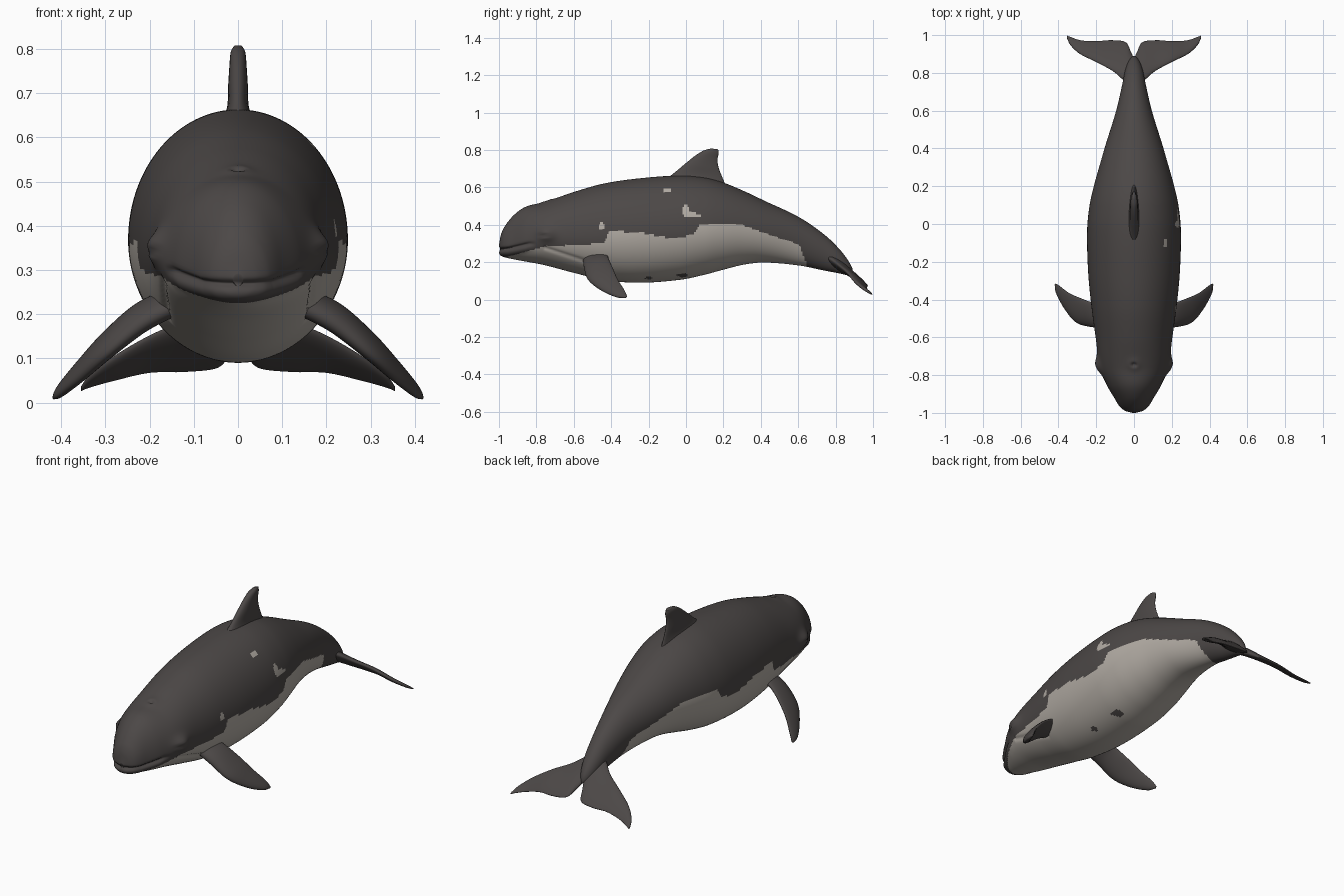
import bpy, bmesh, math
from mathutils import Vector


def material(name, col):
    m = bpy.data.materials.new(name)
    m.diffuse_color = (*col, 1)
    return m


DARK = material("dark grey skin", (0.072, 0.064, 0.062))
LIGHT = material("pale belly", (0.44, 0.405, 0.365))


def interp(rows, y):
    """Smooth Hermite interpolation of rows keyed by their first value."""
    n = len(rows)
    i = 0
    while i < n - 2 and y > rows[i + 1][0]:
        i += 1
    a, b = rows[i], rows[i + 1]
    p, q = rows[max(i - 1, 0)], rows[min(i + 2, n - 1)]
    h = b[0] - a[0]
    t = min(max((y - a[0]) / h, 0), 1)
    out = []
    for k in range(1, len(a)):
        m0 = (b[k] - p[k]) / (b[0] - p[0]) * h
        m1 = (q[k] - a[k]) / (q[0] - a[0]) * h
        out.append((2*t**3 - 3*t*t + 1) * a[k] + (t**3 - 2*t*t + t) * m0
                   + (3*t*t - 2*t**3) * b[k] + (t**3 - t*t) * m1)
    return out


def linear(pts, y):
    for (y0, z0), (y1, z1) in zip(pts, pts[1:]):
        if y <= y1:
            return z0 + (z1 - z0) * (y - y0) / (y1 - y0)
    return pts[-1][1]


def loft(bm, rings):
    loops = [[bm.verts.new(p) for p in r] for r in rings]
    n = len(loops[0])
    for a, b in zip(loops, loops[1:]):
        for j in range(n):
            bm.faces.new((a[j], a[(j + 1) % n], b[(j + 1) % n], b[j]))
    bm.faces.new(loops[0])
    bm.faces.new(loops[-1])
    bmesh.ops.recalc_face_normals(bm, faces=bm.faces)


def finish(bm, name, mats):
    for f in bm.faces:
        f.smooth = True
    me = bpy.data.meshes.new(name)
    bm.to_mesh(me)
    bm.free()
    for m in mats:
        me.materials.append(m)
    ob = bpy.data.objects.new(name, me)
    bpy.context.collection.objects.link(ob)
    return ob


# Body profile: y, top z, bottom z, half width, height of widest point
BODY = [
    (-1.00, 0.29, 0.262, 0.012, 0.275),
    (-0.99, 0.345, 0.242, 0.045, 0.28),
    (-0.97, 0.39, 0.228, 0.073, 0.285),
    (-0.92, 0.452, 0.215, 0.105, 0.295),
    (-0.855, 0.497, 0.203, 0.143, 0.31),
    (-0.76, 0.52, 0.185, 0.18, 0.33),
    (-0.60, 0.575, 0.143, 0.203, 0.34),
    (-0.44, 0.62, 0.105, 0.225, 0.35),
    (-0.25, 0.648, 0.09, 0.243, 0.36),
    (-0.03, 0.663, 0.106, 0.248, 0.37),
    (0.10, 0.652, 0.133, 0.235, 0.375),
    (0.20, 0.625, 0.16, 0.213, 0.38),
    (0.31, 0.58, 0.187, 0.182, 0.38),
    (0.42, 0.528, 0.198, 0.15, 0.365),
    (0.605, 0.44, 0.182, 0.093, 0.32),
    (0.74, 0.347, 0.155, 0.062, 0.255),
    (0.82, 0.27, 0.14, 0.045, 0.205),
    (0.87, 0.205, 0.13, 0.025, 0.165),
    (0.89, 0.165, 0.14, 0.006, 0.15),
]
RINGS, SEGS = 260, 128
bm = bmesh.new()
rings = []
for i in range(RINGS + 1):
    y = -1 + 1.89 * (i / RINGS) ** 1.5
    top, bot, w, mid = interp(BODY, y)
    ring = []
    for j in range(SEGS):
        a = 2 * math.pi * j / SEGS
        c, s = math.cos(a), math.sin(a)
        ring.append((w * c, y, mid + s * ((top - mid) if s > 0 else (mid - bot))))
    rings.append(ring)
loft(bm, rings)
bm.normal_update()


def bump(d, r):
    return math.exp(-(d / r) ** 2)


# Mouth groove, eye bulges, throat crease and blowhole pressed into the skin
MOUTH = [(-1, 0.268), (-0.95, 0.272), (-0.84, 0.298)]
moves = []
for v in bm.verts:
    x, y, z = v.co
    d = 0
    if y < -0.8:
        fade = min(1, (-0.8 - y) / 0.06)
        d -= 0.012 * fade * bump(z - linear(MOUTH, y), 0.009)
        d += 0.006 * fade * bump(z - linear(MOUTH, y) + 0.025, 0.016)
    if -0.9 < y < -0.6 and abs(x) > 0.08:
        d += 0.024 * bump(y + 0.745, 0.045) * bump(z - 0.35, 0.035)
        d -= 0.010 * bump(y + 0.755, 0.03) * bump(z - 0.342, 0.007)
    if -0.76 < y < -0.5 and z < 0.32:
        d -= 0.006 * bump(z - (0.275 - (y + 0.75) * 0.33), 0.009)
    if z > 0.45 and y < -0.6:
        r = math.hypot(x, y + 0.745)
        d += 0.008 * bump(r, 0.03) - 0.018 * bump(r, 0.011)
    moves.append((v, v.normal * d))
for v, m in moves:
    v.co += m

# Pale belly below a wavy line, with small marks on the right flank
LINE = [(-1, 0.215), (-0.95, 0.23), (-0.88, 0.25), (-0.75, 0.285), (-0.62, 0.29), (-0.44, 0.30),
        (-0.41, 0.365), (-0.25, 0.36), (-0.1, 0.33), (0.03, 0.342), (0.08, 0.405),
        (0.29, 0.403), (0.42, 0.355), (0.605, 0.295), (0.645, 0.19), (0.66, 0.0), (1, 0.0)]
PALE = [(-0.45, 0.39, 0.014, 0.02), (-0.1, 0.585, 0.026, 0.013),
        (0.0, 0.475, 0.018, 0.03), (0.035, 0.452, 0.045, 0.012)]
DARK_MARKS = [(-0.02, 0.13, 0.03, 0.01), (-0.2, 0.115, 0.02, 0.006)]


def inside(marks, c):
    return c.x > 0 and any(((c.y - y) / a) ** 2 + ((c.z - z) / b) ** 2 < 1 for y, z, a, b in marks)


for f in bm.faces:
    c = f.calc_center_median()
    pale = c.z < linear(LINE, c.y)
    if inside(PALE, c):
        pale = True
    if inside(DARK_MARKS, c):
        pale = False
    f.material_index = int(pale)
finish(bm, "body", [DARK, LIGHT])


def fin(name, stations, side=1):
    """Loft lens sections between leading and trailing points, with half thickness."""
    rows = [(float(i), *l, *t, h) for i, (l, t, h) in enumerate(stations)]
    steps = (len(rows) - 1) * 8
    secs = [interp(rows, i / 8) for i in range(steps + 1)]
    mids = [(Vector(s[:3]) + Vector(s[3:6])) / 2 for s in secs]
    rings = []
    for i, s in enumerate(secs):
        lead, trail, h = Vector(s[:3]), Vector(s[3:6]), s[6]
        span = mids[min(i + 1, steps)] - mids[max(i - 1, 0)]
        n = (trail - lead).cross(span).normalized()
        ring = []
        for j in range(32):
            a = 2 * math.pi * j / 32
            k = (1 - math.cos(a)) / 2
            p = lead.lerp(trail, k) + n * h * math.sin(a) * (1.15 - 0.5 * k)
            ring.append((p.x * side, p.y, p.z))
        rings.append(ring)
    b = bmesh.new()
    loft(b, rings)
    return finish(b, name, [DARK])


# Dorsal fin
fin("dorsal_fin", [
    ((0, -0.14, 0.62), (0, 0.23, 0.57), 0.055),
    ((0, -0.07, 0.672), (0, 0.198, 0.645), 0.028),
    ((0, 0.0, 0.73), (0, 0.176, 0.70), 0.024),
    ((0, 0.05, 0.77), (0, 0.168, 0.745), 0.021),
    ((0, 0.095, 0.797), (0, 0.175, 0.782), 0.018),
    ((0, 0.135, 0.808), (0, 0.172, 0.803), 0.010)])

# Flippers and tail flukes, mirrored left and right
FLIPPER = [
    ((0.14, -0.55, 0.215), (0.15, -0.42, 0.25), 0.03),
    ((0.22, -0.545, 0.17), (0.22, -0.415, 0.222), 0.029),
    ((0.30, -0.523, 0.105), (0.29, -0.39, 0.165), 0.024),
    ((0.36, -0.455, 0.05), (0.345, -0.365, 0.108), 0.018),
    ((0.405, -0.375, 0.014), (0.395, -0.328, 0.048), 0.012),
    ((0.418, -0.325, 0.008), (0.414, -0.315, 0.016), 0.004)]
FLUKE = [
    ((0.0, 0.72, 0.255), (0.0, 0.875, 0.15), 0.03),
    ((0.03, 0.74, 0.24), (0.018, 0.915, 0.115), 0.027),
    ((0.065, 0.77, 0.22), (0.045, 0.963, 0.08), 0.022),
    ((0.115, 0.812, 0.188), (0.12, 0.973, 0.07), 0.017),
    ((0.20, 0.858, 0.15), (0.20, 0.968, 0.068), 0.014),
    ((0.285, 0.90, 0.10), (0.28, 0.972, 0.05), 0.011),
    ((0.335, 0.945, 0.06), (0.335, 0.99, 0.035), 0.008),
    ((0.354, 0.982, 0.035), (0.355, 0.998, 0.027), 0.004)]
for label, side in (("right", 1), ("left", -1)):
    fin(label + "_flipper", FLIPPER, side)
    fin(label + "_fluke", FLUKE, side)
